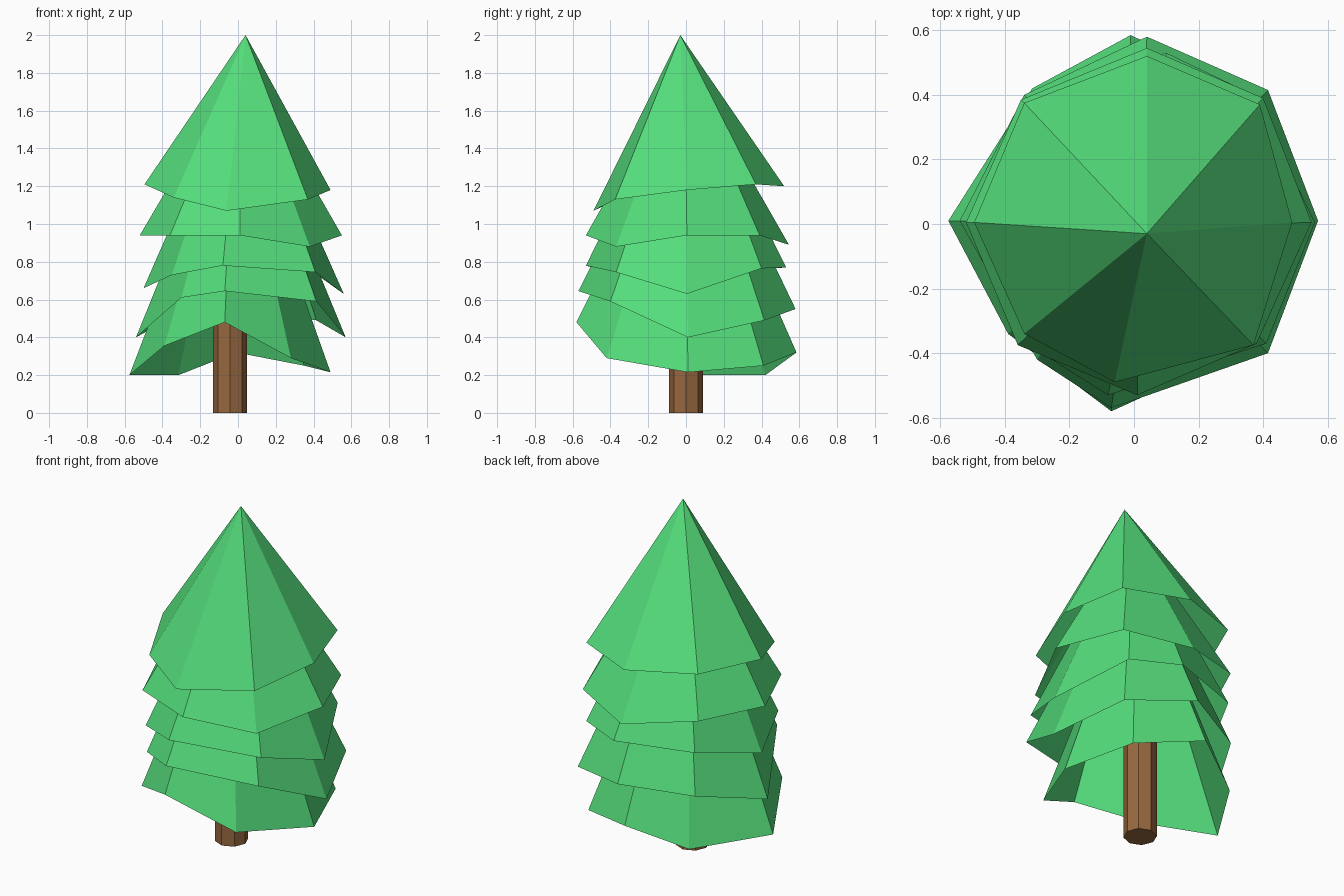
import bpy, bmesh


def material(name, color):
    m = bpy.data.materials.new(name)
    m.diffuse_color = (*color, 1)
    return m


def add_object(name, bm, mat):
    mesh = bpy.data.meshes.new(name)
    bm.to_mesh(mesh)
    bm.free()
    mesh.materials.append(mat)
    obj = bpy.data.objects.new(name, mesh)
    bpy.context.collection.objects.link(obj)
    return obj


def bough(name, apex, rim, mat):
    """Open eight-sided cone with an uneven lower rim (counter-clockwise from +x)."""
    bm = bmesh.new()
    tip = bm.verts.new(apex)
    ring = [bm.verts.new(p) for p in rim]
    for i, v in enumerate(ring):
        bm.faces.new((tip, v, ring[(i + 1) % len(ring)]))
    return add_object(name, bm, mat)


green = material("needles", (0.09, 0.73, 0.2))
brown = material("bark", (0.31, 0.14, 0.05))

# Trunk: eight-sided post
bm = bmesh.new()
bmesh.ops.create_cone(bm, cap_ends=True, segments=8, radius1=0.09, radius2=0.09, depth=1.0)
bmesh.ops.translate(bm, verts=bm.verts, vec=(-0.043, 0, 0.5))
add_object("trunk", bm, brown)

# Boughs, top to bottom; rims start at the right and go round by the back
bough("top_bough", (0.04, -0.03, 2.0), [
    (0.49, 0.005, 1.18), (0.39, 0.37, 1.21), (0.04, 0.52, 1.2), (-0.34, 0.375, 1.22),
    (-0.495, 0.005, 1.21), (-0.34, -0.34, 1.14), (-0.06, -0.49, 1.07), (0.37, -0.375, 1.13)], green)
bough("upper_bough", (0.02, -0.01, 1.86), [
    (0.55, 0.005, 0.94), (0.40, 0.39, 0.94), (0.04, 0.545, 0.89), (-0.35, 0.385, 0.95),
    (-0.52, 0.005, 0.94), (-0.36, -0.375, 0.94), (0.01, -0.53, 0.94), (0.38, -0.37, 0.88)], green)
bough("middle_bough", (0.02, 0, 1.85), [
    (0.56, 0.005, 0.63), (0.37, 0.40, 0.765), (0.10, 0.53, 0.77), (-0.33, 0.39, 0.76),
    (-0.50, 0.01, 0.66), (-0.35, -0.36, 0.73), (-0.08, -0.53, 0.78), (0.41, -0.37, 0.745)], green)
bough("lower_bough", (0.01, 0, 1.76), [
    (0.57, 0.01, 0.40), (0.415, 0.415, 0.49), (0.04, 0.58, 0.55), (-0.34, 0.40, 0.51),
    (-0.54, 0.01, 0.40), (-0.30, -0.42, 0.61), (-0.07, -0.57, 0.645), (0.415, -0.40, 0.59)], green)
bough("bottom_bough", (-0.02, 0, 1.65), [
    (0.49, 0.01, 0.215), (0.35, 0.41, 0.25), (-0.01, 0.585, 0.32), (-0.315, 0.42, 0.2),
    (-0.575, 0.01, 0.2), (-0.39, -0.34, 0.355), (-0.07, -0.58, 0.48), (0.28, -0.42, 0.29)], green)
